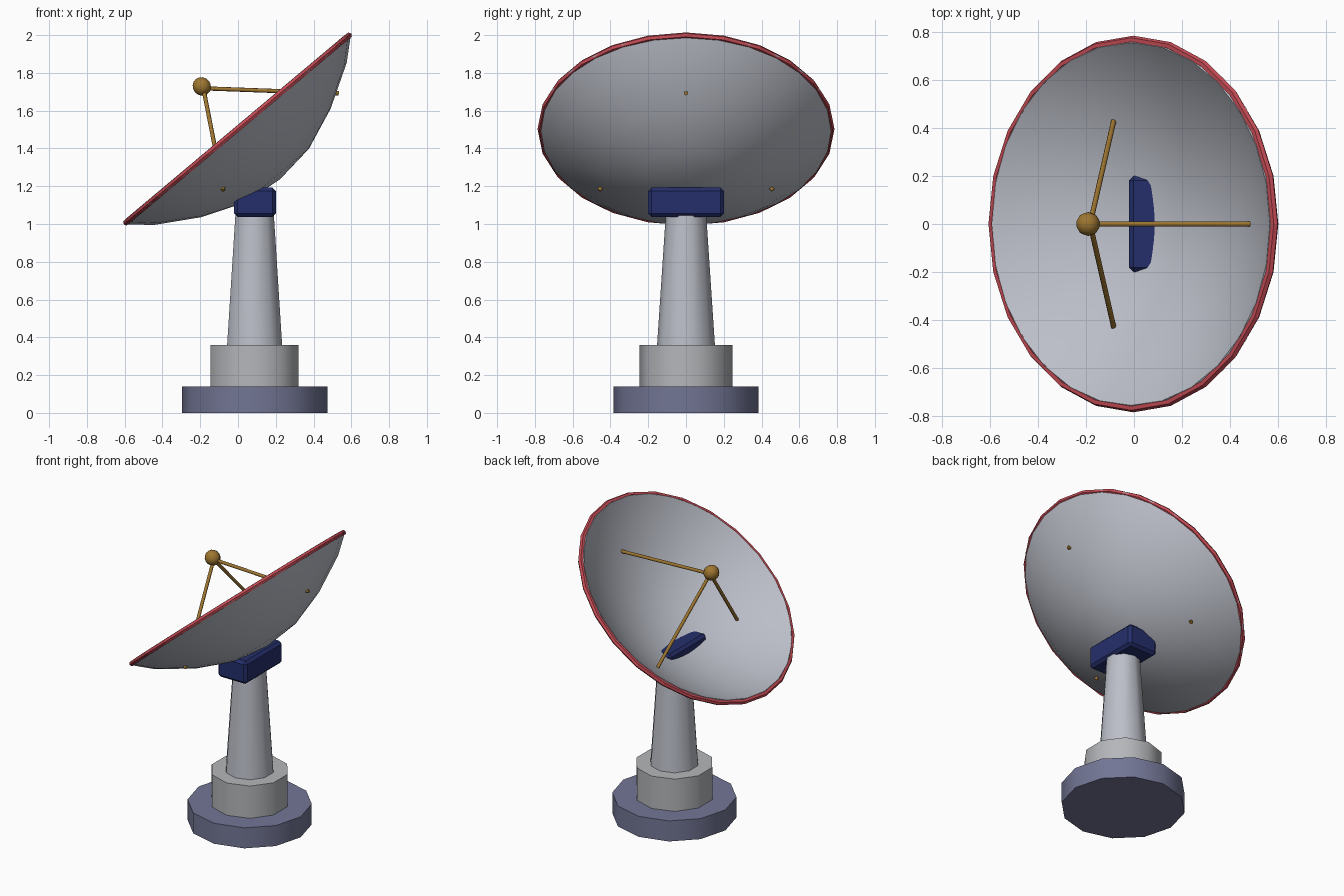
import bpy, bmesh, math
from mathutils import Vector, Matrix

if "Cube" in bpy.data.objects:
    bpy.data.objects.remove(bpy.data.objects["Cube"])

def mat(name, rgb):
    m = bpy.data.materials.new(name)
    m.diffuse_color = (*rgb, 1)
    m.use_nodes = True
    m.node_tree.nodes["Principled BSDF"].inputs["Base Color"].default_value = m.diffuse_color
    return m

GREY = mat("light grey", (0.50, 0.52, 0.58))
COLLAR = mat("warm grey", (0.46, 0.47, 0.49))
SLATE = mat("slate blue", (0.17, 0.18, 0.30))
RED = mat("rim red", (0.56, 0.07, 0.09))
NAVY = mat("navy", (0.018, 0.028, 0.15))
GOLD = mat("gold", (0.34, 0.18, 0.03))

# Dish frame: rim centre at the origin of this frame, axis along its z
DISH = Matrix.Translation((0, 0, 1.5)) @ Matrix.Rotation(math.radians(-40), 4, 'Y')

def finish(name, bm, material, matrix=None, angle=40):
    bmesh.ops.recalc_face_normals(bm, faces=bm.faces)
    if matrix is not None:
        bm.transform(matrix)
    me = bpy.data.meshes.new(name)
    bm.to_mesh(me)
    bm.free()
    ob = bpy.data.objects.new(name, me)
    bpy.context.collection.objects.link(ob)
    me.materials.append(material)
    if angle:
        bpy.ops.object.select_all(action='DESELECT')
        ob.select_set(True)
        bpy.context.view_layer.objects.active = ob
        bpy.ops.object.shade_smooth_by_angle(angle=math.radians(angle))
    return ob

def lathe(name, profile, sides, material, matrix, closed=False, angle=40):
    """Spin (radius, height) points around z."""
    bm = bmesh.new()
    vs = [bm.verts.new((r, 0, h)) for r, h in profile]
    pairs = list(zip(vs, vs[1:])) + ([(vs[-1], vs[0])] if closed else [])
    edges = [bm.edges.new(p) for p in pairs]
    bmesh.ops.spin(bm, geom=vs + edges, cent=(0, 0, 0), axis=(0, 0, 1),
                   angle=2 * math.pi, steps=sides)
    bmesh.ops.remove_doubles(bm, verts=bm.verts, dist=1e-4)
    return finish(name, bm, material, matrix, angle)

def pillar(name, r1, r2, z1, z2, sides, material):
    m = Matrix.Translation((0.088, 0, 0)) @ Matrix.Rotation(math.pi / 2, 4, 'Z')
    lathe(name, [(0, z1), (r1, z1), (r2, z2), (0, z2)], sides, material, m)

def rod(name, a, b, radius, matrix):
    a, b = Vector(a), Vector(b)
    d = b - a
    bm = bmesh.new()
    bmesh.ops.create_cone(bm, cap_ends=True, segments=8, radius1=radius,
                          radius2=radius, depth=d.length)
    bm.transform(Matrix.Translation((a + b) / 2) @ d.to_track_quat('Z', 'Y').to_matrix().to_4x4())
    finish(name, bm, GOLD, matrix, 50)

# Pedestal
pillar("base_plate", 0.385, 0.385, 0.0, 0.14, 12, SLATE)
pillar("base_collar", 0.245, 0.245, 0.14, 0.36, 10, COLLAR)
pillar("column", 0.153, 0.105, 0.36, 1.08, 10, GREY)

# Mount block, poking through the dish
bm = bmesh.new()
bmesh.ops.create_cube(bm, size=1)
bm.transform(Matrix.Translation((0.09, 0, 1.115)) @ Matrix.Diagonal((0.22, 0.4, 0.155, 1)))
bmesh.ops.bevel(bm, geom=bm.edges[:], offset=0.018, segments=1, affect='EDGES')
finish("mount_block", bm, NAVY, None, 0)

# Dish: outer profile out to the rim, then back along the inner face
outer = [(0, -0.345), (0.223, -0.319), (0.446, -0.231), (0.667, -0.100), (0.78, 0.0)]
inner = [(0.757, 0.020), (0.648, -0.072), (0.432, -0.198), (0.216, -0.281), (0, -0.307)]
lathe("dish", outer + inner, 28, GREY, DISH)

# Red rim tube
tube = [(0.769 + 0.017 * math.cos(t * math.pi / 3), 0.004 + 0.017 * math.sin(t * math.pi / 3))
        for t in range(6)]
lathe("rim", tube, 24, RED, DISH, closed=True, angle=0)

# Feed ball and its three struts
bm = bmesh.new()
bmesh.ops.create_uvsphere(bm, u_segments=10, v_segments=8, radius=0.05)
finish("feed_ball", bm, GOLD, DISH @ Matrix.Translation((0, 0, 0.298)))
for i in range(3):
    a = i * 2 * math.pi / 3
    rod(f"feed_strut_{i + 1}", (0, 0, 0.285),
        (0.532 * math.cos(a), 0.532 * math.sin(a), -0.196), 0.011, DISH)
